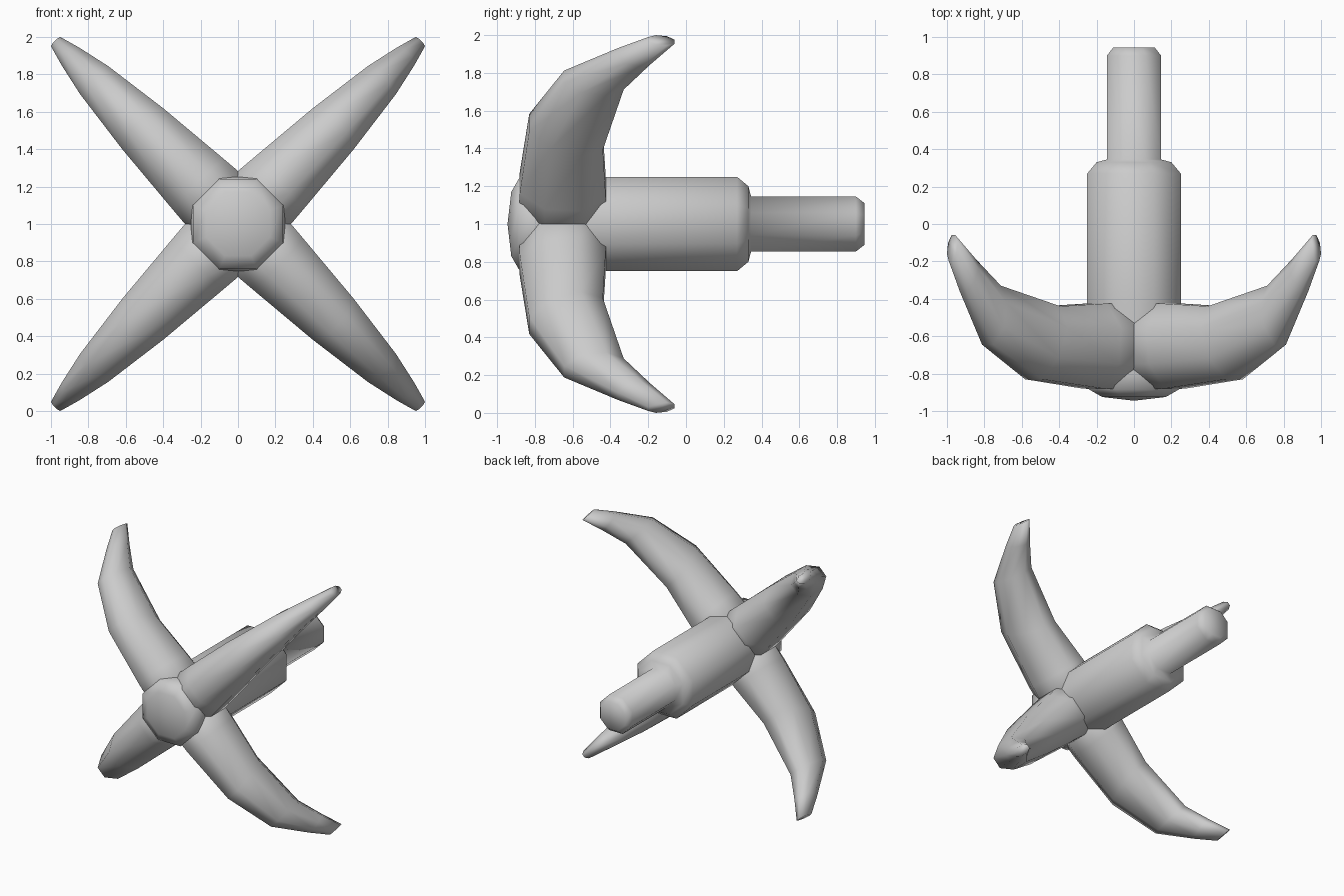
import bpy
import bmesh
from math import sin, cos, pi, radians
from mathutils import Matrix, Vector

if "Cube" in bpy.data.objects:
    bpy.data.objects.remove(bpy.data.objects["Cube"], do_unlink=True)

SIDES = 8
CORNER = 1 / cos(pi / SIDES)   # corner radius of an octagon with unit flats
GREY = (0.6, 0.6, 0.6, 1.0)

metal = bpy.data.materials.new("grey_metal")
metal.use_nodes = True
metal.diffuse_color = GREY
metal.node_tree.nodes["Principled BSDF"].inputs["Base Color"].default_value = GREY


def octagon():
    """Unit octagon points with flats on the axes."""
    for i in range(SIDES):
        a = 2 * pi * (i + 0.5) / SIDES
        yield CORNER * cos(a), CORNER * sin(a)


def loft(name, rings, matrix, start=None):
    """Skin a list of rings, cap the ends, shade smooth."""
    bm = bmesh.new()
    loops = [[bm.verts.new(p) for p in ring] for ring in rings]
    for a, b in zip(loops, loops[1:]):
        for i in range(SIDES):
            j = (i + 1) % SIDES
            bm.faces.new((a[i], a[j], b[j], b[i]))
    if start:
        centre = bm.verts.new(start)
        for i in range(SIDES):
            bm.faces.new((centre, loops[0][(i + 1) % SIDES], loops[0][i]))
    else:
        bm.faces.new(loops[0][::-1])
    bm.faces.new(loops[-1])
    bmesh.ops.recalc_face_normals(bm, faces=bm.faces)
    for f in bm.faces:
        f.smooth = True
    mesh = bpy.data.meshes.new(name)
    bm.to_mesh(mesh)
    bm.free()
    mesh.materials.append(metal)
    obj = bpy.data.objects.new(name, mesh)
    obj.matrix_world = matrix
    bpy.context.collection.objects.link(obj)
    return obj


hub = Matrix.Translation((0, 0, 1))

# Stepped shaft with a domed front: (y, radius)
shaft_profile = [(-0.925, 0.17), (-0.885, 0.24), (-0.8, 0.25), (-0.42, 0.25),
                 (0.27, 0.25), (0.33, 0.2), (0.345, 0.145),
                 (0.9, 0.145), (0.945, 0.11)]
loft("shaft",
     [[(u * r, y, v * r) for u, v in octagon()] for y, r in shaft_profile],
     hub, start=(0, -0.945, 0))

# Curved claw: (outer reach, outer y, inner reach, inner y, half width)
claw_sections = [(0.0, -0.89, 0.0, -0.42, 0.217),
                 (0.31, -0.88, 0.28, -0.425, 0.192),
                 (0.76, -0.83, 0.62, -0.44, 0.155),
                 (1.105, -0.645, 1.05, -0.33, 0.106),
                 (1.29, -0.36, 1.22, -0.19, 0.066),
                 (1.385, -0.2, 1.365, -0.06, 0.035)]


def claw_ring(outer_r, outer_y, inner_r, inner_y, width):
    outer, inner = Vector((outer_r, outer_y)), Vector((inner_r, inner_y))
    mid, half = (outer + inner) / 2, (outer - inner) / 2
    ring = []
    for u, v in octagon():
        # normalise so the flats reach the outer and inner points
        p = mid + half * max(-1, min(1, v))
        ring.append((p.x, p.y, u * width))
    return ring


for i, label in enumerate(("upper_left", "upper_right", "lower_right", "lower_left")):
    turn = Matrix.Rotation(radians(-45 - 90 * i), 4, "Y")
    loft(label + "_claw", [claw_ring(*s) for s in claw_sections], hub @ turn)
